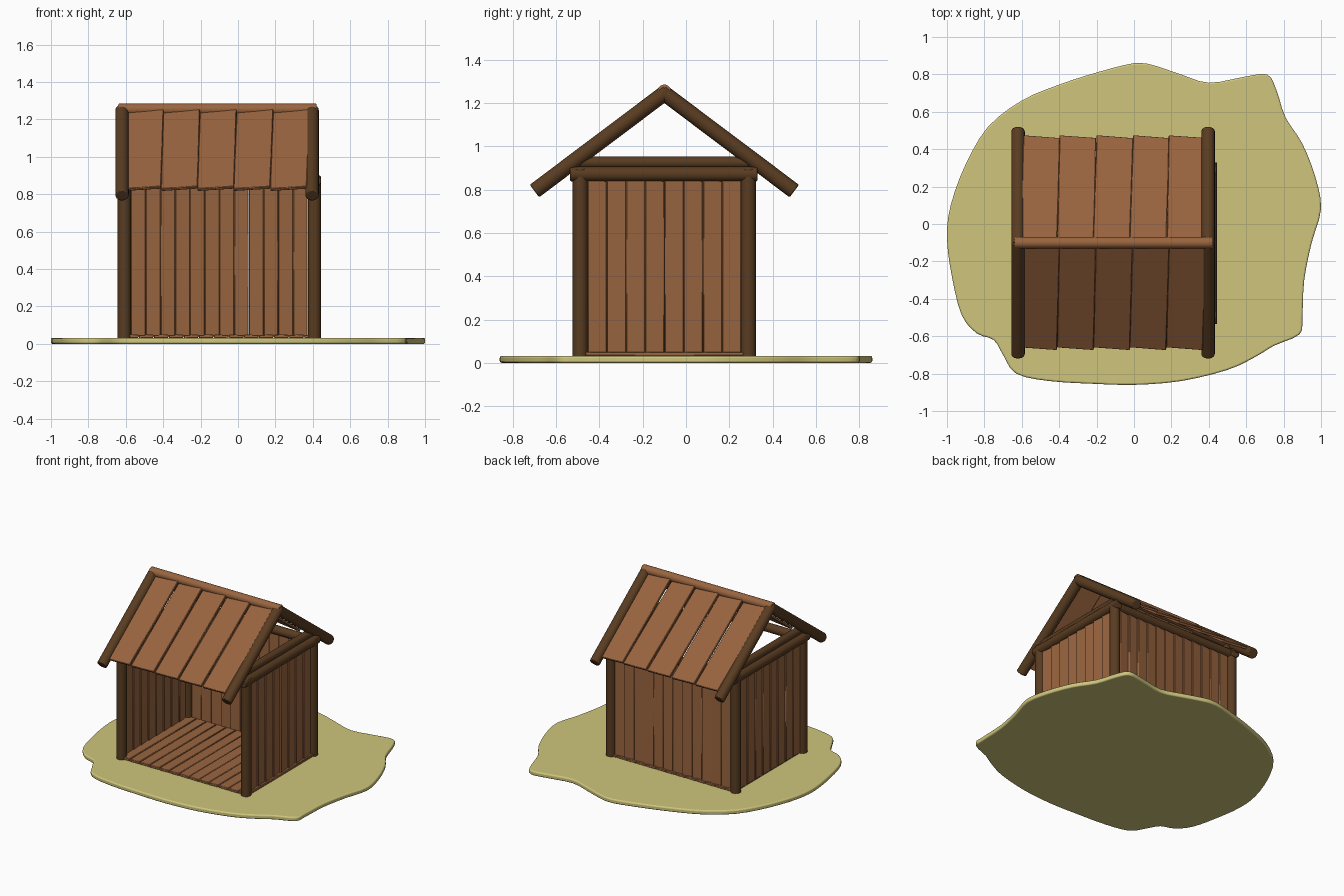
import bpy, bmesh, math, random
from mathutils import Vector, Matrix

if "Cube" in bpy.data.objects:
    bpy.data.objects.remove(bpy.data.objects["Cube"])

random.seed(4)
CX, CY = -0.10, -0.10            # hut centre
HX, HY = 0.508, 0.388            # post offsets from the centre


def material(name, rgb):
    m = bpy.data.materials.new(name)
    m.diffuse_color = (*rgb, 1)
    m.use_nodes = True
    m.node_tree.nodes["Principled BSDF"].inputs["Base Color"].default_value = m.diffuse_color
    return m


BOARD = material("board_wood", (0.32, 0.13, 0.05))
LOG = material("dark_log_wood", (0.10, 0.045, 0.015))
SAND = material("sand", (0.62, 0.56, 0.20))


def finish(name, bm, mat, bevel=0.0, segments=2):
    bmesh.ops.recalc_face_normals(bm, faces=bm.faces)
    me = bpy.data.meshes.new(name)
    bm.to_mesh(me)
    bm.free()
    me.materials.append(mat)
    ob = bpy.data.objects.new(name, me)
    bpy.context.collection.objects.link(ob)
    if bevel:
        mod = ob.modifiers.new("bevel", 'BEVEL')
        mod.width, mod.segments, mod.limit_method = bevel, segments, 'ANGLE'
    bpy.ops.object.select_all(action='DESELECT')
    ob.select_set(True)
    bpy.context.view_layer.objects.active = ob
    bpy.ops.object.shade_smooth_by_angle(angle=math.radians(35))
    return ob


def log(name, a, b, r, mat=LOG):
    a, b = Vector(a), Vector(b)
    d = b - a
    bm = bmesh.new()
    bmesh.ops.create_cone(bm, cap_ends=True, segments=20, radius1=r, radius2=r, depth=d.length,
                          matrix=Matrix.Translation((a + b) / 2) @ d.to_track_quat('Z', 'Y').to_matrix().to_4x4())
    return finish(name, bm, mat, 0.006)


def board(name, size, matrix):
    bm = bmesh.new()
    bmesh.ops.create_cube(bm, size=1, matrix=matrix @ Matrix.Diagonal((*size, 1)))
    return finish(name, bm, BOARD, 0.003, 1)


# Sandy ground patch: smooth closed outline, extruded
outline = [(0, .86), (-.2, .81), (-.4, .745), (-.6, .66), (-.78, .52), (-.9, .32), (-.98, .1),
           (-1, -.08), (-.97, -.3), (-.92, -.49), (-.84, -.585), (-.75, -.62), (-.7, -.7), (-.63, -.8),
           (-.45, -.84), (-.2, -.855), (0, -.86), (.25, -.84), (.5, -.78), (.65, -.71), (.75, -.65),
           (.885, -.59), (.9, -.5), (.91, -.3), (.95, -.1), (1, .08), (.97, .25), (.9, .43),
           (.81, .57), (.76, .72), (.71, .8), (.58, .785), (.4, .755), (.25, .8), (.1, .85)]
bm = bmesh.new()
n = len(outline)
ring = []
for i in range(n):
    p0, p1, p2, p3 = (Vector(outline[(i + k - 1) % n]) for k in range(4))
    for t in (0, 1 / 3, 2 / 3):
        p = 0.5 * (2 * p1 + (p2 - p0) * t + (2 * p0 - 5 * p1 + 4 * p2 - p3) * t * t
                   + (3 * p1 - p0 - 3 * p2 + p3) * t ** 3)
        ring.append(bm.verts.new((max(-1, min(1, p.x)), max(-.86, min(.86, p.y)), 0)))
base = bm.faces.new(ring)
top = bmesh.ops.extrude_face_region(bm, geom=[base], use_keep_orig=True)
bmesh.ops.translate(bm, vec=(0, 0, 0.032), verts=[v for v in top["geom"] if isinstance(v, bmesh.types.BMVert)])
ground = finish("ground_patch", bm, SAND)
mod = ground.modifiers.new("bevel", 'BEVEL')
mod.width, mod.segments, mod.limit_method, mod.angle_limit = 0.009, 3, 'ANGLE', math.radians(60)

# Corner posts
for sx, xn in ((-1, "left"), (1, "right")):
    for sy, yn in ((-1, "front"), (1, "back")):
        x, y = CX + sx * HX, CY + sy * HY
        log(f"{yn}_{xn}_post", (x, y, 0.025), (x, y, 0.9), 0.035)

# Wall-top beams and gable tie logs
for s, nm in ((-1, "left"), (1, "right")):
    x = CX + s * (HX + 0.003)
    log(f"{nm}_beam", (x, CY - 0.435, 0.872), (x, CY + 0.43, 0.872), 0.034)
    log(f"{nm}_tie_log", (CX + s * (HX - 0.02), CY - 0.39, 0.925), (CX + s * (HX - 0.02), CY + 0.39, 0.925), 0.028)
for s, nm in ((-1, "front"), (1, "back")):
    y = CY + s * HY
    log(f"{nm}_beam", (CX - HX, y, 0.872), (CX + HX, y, 0.872), 0.032)

# Floor boards
w = 1.045 / 13
for i in range(13):
    x = -0.612 + w * (i + 0.5)
    m = Matrix.Translation((x, CY + 0.002, 0.04)) @ Matrix.Rotation(math.radians(random.uniform(-3, 3)), 4, 'Y')
    board(f"floor_board_{i + 1}", (w - 0.003, 0.81, 0.018), m)

# Back wall boards, each turned a little
w = 0.945 / 12
for i in range(12):
    m = Matrix.Translation((CX - 0.4725 + w * (i + 0.5), CY + HY, 0.445)) @ \
        Matrix.Rotation(math.radians(random.uniform(3, 7)), 4, 'Z')
    board(f"back_wall_board_{i + 1}", (w - 0.001, 0.018, 0.81), m)

# Side wall boards
w = 0.71 / 8
for s, nm in ((-1, "left"), (1, "right")):
    for i in range(8):
        m = Matrix.Translation((CX + s * HX, CY - 0.355 + w * (i + 0.5), 0.445)) @ \
            Matrix.Rotation(math.radians(random.uniform(3, 7)), 4, 'Z')
        board(f"{nm}_wall_board_{i + 1}", (0.018, w - 0.001, 0.81), m)

# Roof: rafters, ridge log and overlapping planks on both slopes
APEX = 1.245
for s, nm in ((-1, "front"), (1, "back")):
    for x, xn in ((-0.62, "left"), (0.396, "right")):
        log(f"{nm}_{xn}_rafter", (x, CY - s * 0.012, APEX + 0.008), (x, CY + s * 0.60, APEX - 0.452), 0.036)
    spin = Matrix.Translation((CX, CY, APEX)) @ Matrix.Rotation(0 if s < 0 else math.pi, 4, 'Z')
    slope = Matrix.Rotation(math.atan(0.75), 4, 'X')
    for i in range(5):
        local = Matrix.Translation(((i - 2) * 0.195 - 0.012 * s * -1, -0.355, 0.006))
        twist = Matrix.Rotation(math.radians(-5.5), 4, 'Y') @ \
            Matrix.Rotation(math.radians(random.uniform(-1.6, -0.6)), 4, 'Z')
        board(f"{nm}_roof_plank_{i + 1}", (0.196, 0.69, 0.018), spin @ slope @ local @ twist)
log("ridge_log", (-0.64, CY, 1.254), (0.42, CY, 1.254), 0.031, BOARD)
